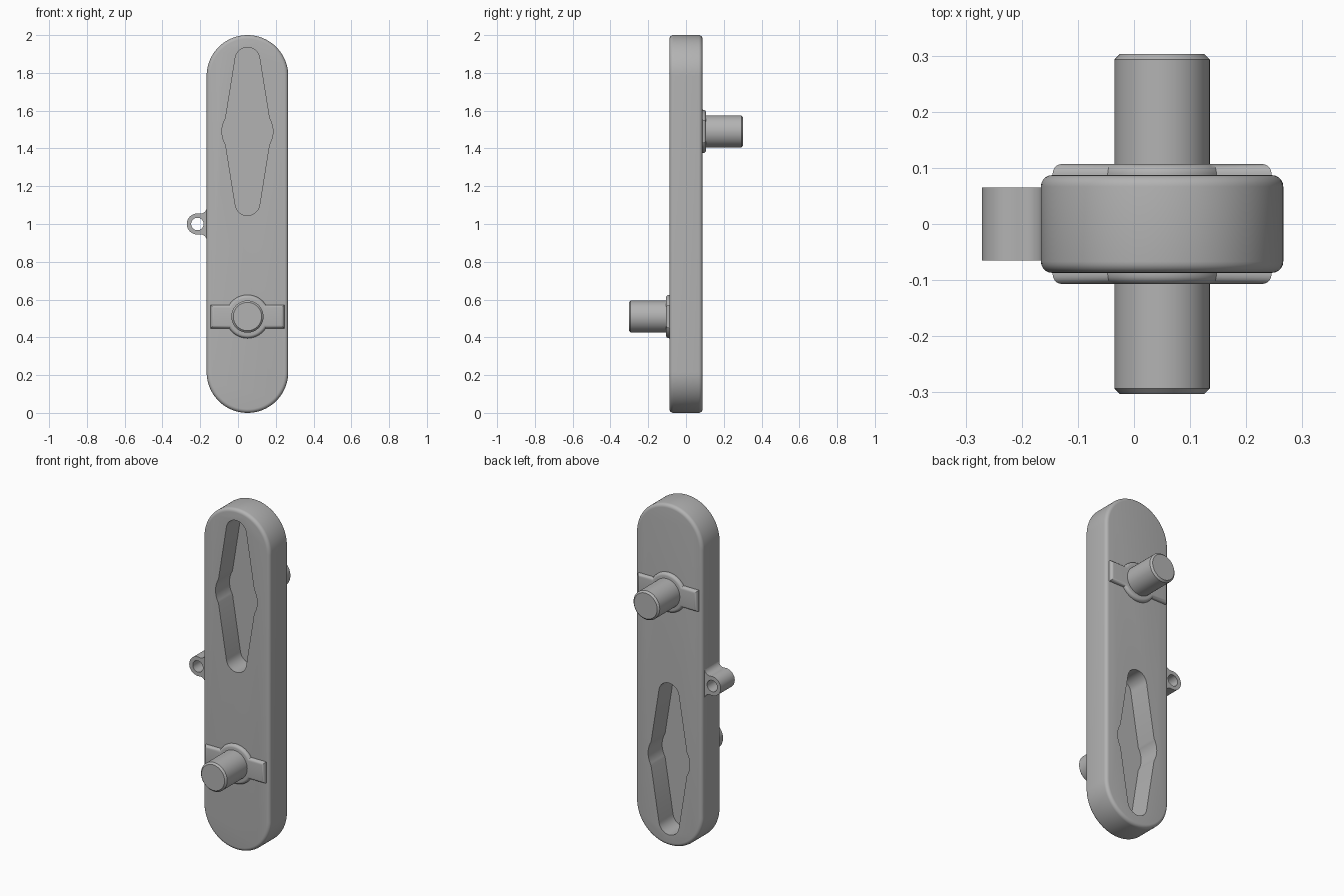
import bpy, bmesh
from math import sin, cos, pi, radians, asin, sqrt, atan2

if "Cube" in bpy.data.objects:
    bpy.data.objects.remove(bpy.data.objects["Cube"], do_unlink=True)

grey = bpy.data.materials.new("light grey")
grey.use_nodes = True
grey.diffuse_color = (0.45, 0.45, 0.45, 1)
bsdf = next(n for n in grey.node_tree.nodes if n.type == 'BSDF_PRINCIPLED')
bsdf.inputs["Base Color"].default_value = grey.diffuse_color

CX = 0.05            # centre line of the bar
LOW, HIGH = 0.51, 1.49
HALF = 0.087         # half thickness of the bar


def arc(cx, cz, r, a0, a1, n):
    """Points on an arc, angles in degrees."""
    return [(cx + r * cos(radians(a0 + (a1 - a0) * i / n)),
             cz + r * sin(radians(a0 + (a1 - a0) * i / n))) for i in range(n + 1)]


def prism(name, outline, y0, y1, bevel=0, rims=(), segments=5):
    """Extrude an x-z outline along y and bevel the rims lying at the given y."""
    bm = bmesh.new()
    base = bm.faces.new([bm.verts.new((x, y0, z)) for x, z in outline])
    new = bmesh.ops.extrude_face_region(bm, geom=[base], use_keep_orig=True)
    for v in new["geom"]:
        if isinstance(v, bmesh.types.BMVert):
            v.co.y = y1
    bmesh.ops.recalc_face_normals(bm, faces=bm.faces)
    if bevel:
        edges = [e for e in bm.edges
                 if any(all(abs(v.co.y - r) < 1e-5 for v in e.verts) for r in rims)]
        bmesh.ops.bevel(bm, geom=edges, offset=bevel, segments=segments,
                        profile=0.5, affect='EDGES', clamp_overlap=True)
    mesh = bpy.data.meshes.new(name)
    bm.to_mesh(mesh)
    bm.free()
    obj = bpy.data.objects.new(name, mesh)
    bpy.context.collection.objects.link(obj)
    mesh.materials.append(grey)
    return obj


def cut(obj, cutter):
    """Subtract the cutter, then discard it."""
    mod = obj.modifiers.new("cut", 'BOOLEAN')
    mod.operation, mod.solver, mod.object = 'DIFFERENCE', 'EXACT', cutter
    select(obj)
    bpy.ops.object.modifier_apply(modifier=mod.name)
    bpy.data.objects.remove(cutter, do_unlink=True)


def select(obj):
    bpy.ops.object.select_all(action='DESELECT')
    obj.select_set(True)
    bpy.context.view_layer.objects.active = obj


def socket_outline(cz):
    """Long diamond with round tips and a round swelling in the middle."""
    pts = []
    for turn in (1, -1):
        quarter = arc(0, 0, 0.135, 0, 31, 6) + arc(0, 0.38, 0.065, 9, 171, 16)
        quarter += arc(0, 0, 0.135, 149, 179, 6)
        pts += [(CX + turn * x, cz + turn * z) for x, z in quarter]
    return pts


def collar_outline(cz, r=0.115, bar=0.062, reach=0.195):
    """Disc with a flat bar across it."""
    a = asin(bar / r) * 180 / pi
    pts = [(CX + reach, cz - bar), (CX + reach, cz + bar)]
    pts += arc(CX, cz, r, a, 180 - a, 24)
    pts += [(CX - reach, cz + bar), (CX - reach, cz - bar)]
    return pts + arc(CX, cz, r, 180 + a, 360 - a, 24)


# Main bar with rounded ends
R = 0.216
body = prism("link_body", arc(CX, 2 - R, R, 0, 180, 48) + arc(CX, R, R, 180, 360, 48),
             -HALF, HALF, 0.02, (-HALF, HALF))

# Sockets, pegs and collars: one set per side, turned end for end
parts = [body]
for side, word, peg_z, socket_z in ((-1, "front", LOW, HIGH), (1, "back", HIGH, LOW)):
    cut(body, prism("socket_cutter", socket_outline(socket_z),
                    side * (HALF - 0.13), side * 0.2))
    top = side * 0.107
    parts.append(prism(word + "_collar", collar_outline(peg_z),
                       side * 0.075, top, 0.018, (top,)))
    tip = side * 0.303
    parts.append(prism(word + "_peg", arc(CX, peg_z, 0.085, 0, 354, 59),
                       side * 0.08, tip, 0.01, (tip,), 1))

# Side lug with filleted root and a through hole
LX, LR, FX, FZ, FR = -0.215, 0.056, -0.2, 0.09, 0.035
a = atan2(FZ, FX - LX) * 180 / pi
outline = [(-0.155, 1 + FZ)] + arc(FX, 1 + FZ, FR, 0, a - 180, 10)
outline += arc(LX, 1, LR, a, 360 - a, 32)[1:]
outline += arc(FX, 1 - FZ, FR, 180 - a, 0, 10)[1:] + [(-0.155, 1 - FZ)]
lug = prism("side_lug", outline, -0.065, 0.065)
cut(lug, prism("hole_cutter", arc(LX, 1, 0.033, 0, 350, 35), -0.2, 0.2))
parts.append(lug)

for obj in parts:
    select(obj)
    bpy.ops.object.shade_smooth_by_angle(angle=radians(30))
